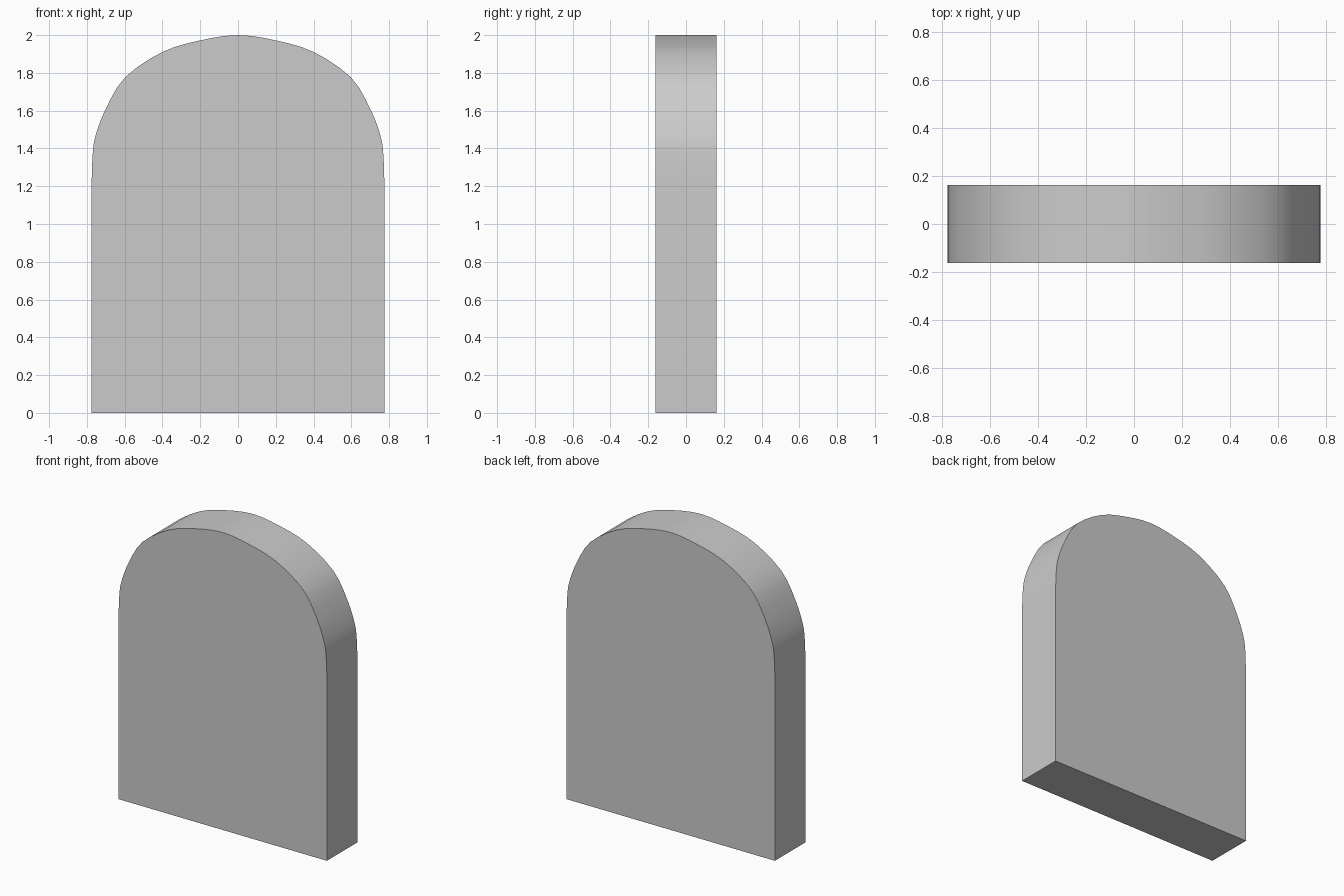
import bpy, bmesh
from mathutils import Vector

if "Cube" in bpy.data.objects:
    bpy.data.objects.remove(bpy.data.objects["Cube"])

HALF_DEPTH = 0.1625
# Right half of the arch, from the side up to the crown
half = [(0.775, 1.2), (0.77, 1.36), (0.755, 1.465), (0.70, 1.61), (0.597, 1.777),
        (0.40, 1.911), (0.2, 1.972), (0.0, 2.0)]


def smooth_points(pts, steps=3):
    """Catmull-Rom interpolation through the points."""
    out = []
    for i in range(1, len(pts) - 2):
        a, b, c, d = (Vector(p) for p in pts[i - 1:i + 3])
        for s in range(steps):
            t = s / steps
            out.append(0.5 * (2 * b + (c - a) * t + (2 * a - 5 * b + 4 * c - d) * t ** 2
                              + (3 * b - a - 3 * c + d) * t ** 3))
    return out + [Vector(pts[-2])]


arch = smooth_points([(0.775, 1.0)] + half + [(-0.2, 1.972)])
right = [Vector((0.775, 0.0))] + arch
profile = right + [Vector((-p.x, p.y)) for p in reversed(right[:-1])]

# Arched slab: outline extruded front to back
bm = bmesh.new()
face = bm.faces.new([bm.verts.new((p.x, -HALF_DEPTH, p.y)) for p in profile])
ext = bmesh.ops.extrude_face_region(bm, geom=[face])
verts = [v for v in ext["geom"] if isinstance(v, bmesh.types.BMVert)]
bmesh.ops.translate(bm, verts=verts, vec=(0, 2 * HALF_DEPTH, 0))
bmesh.ops.recalc_face_normals(bm, faces=bm.faces)
mesh = bpy.data.meshes.new("arched_slab")
bm.to_mesh(mesh)
bm.free()
slab = bpy.data.objects.new("arched_slab", mesh)
bpy.context.collection.objects.link(slab)
bpy.context.view_layer.objects.active = slab
slab.select_set(True)
bpy.ops.object.shade_smooth_by_angle()
